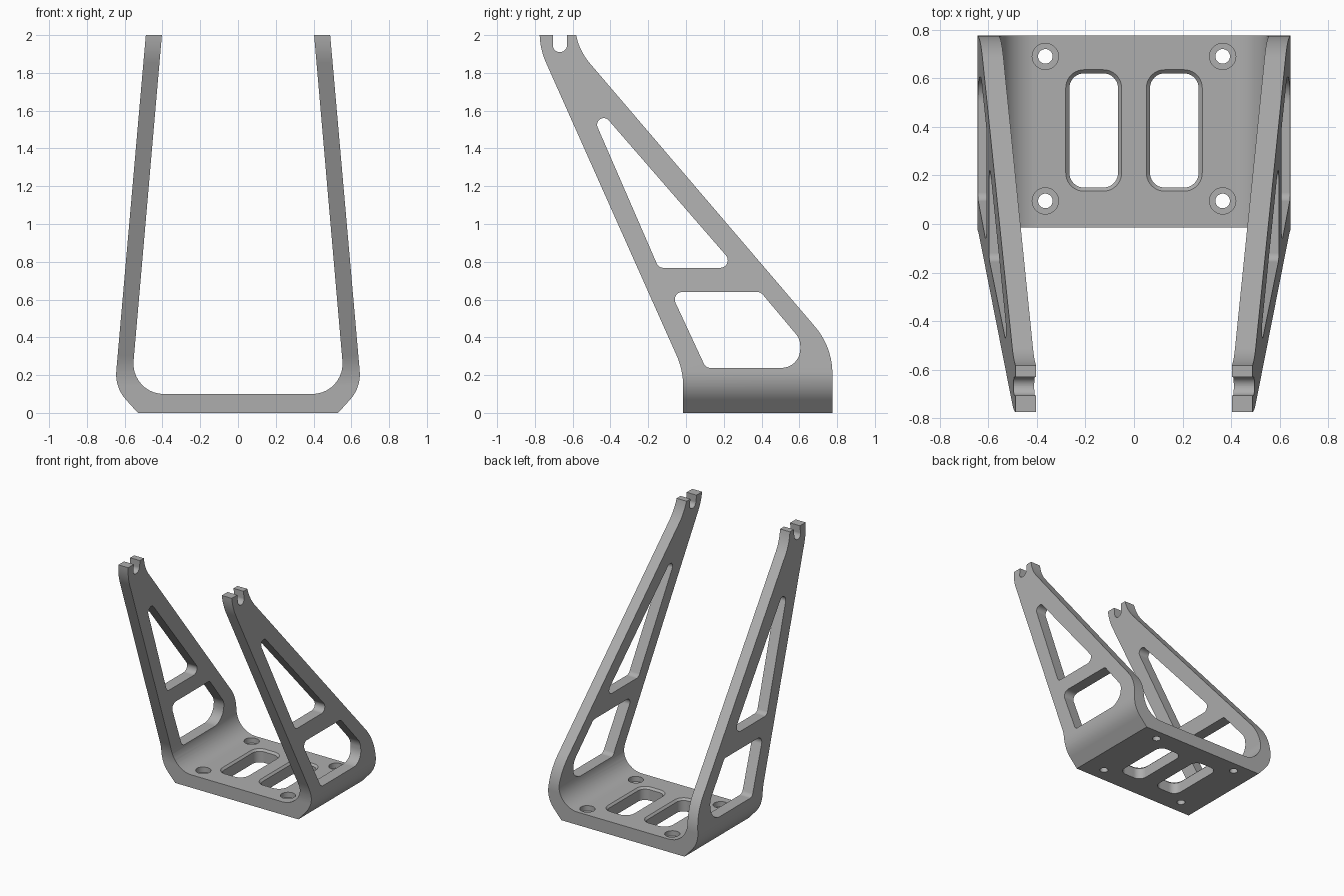
import bpy, bmesh, math
from mathutils import Vector

old = bpy.data.objects.get("Cube")
if old:
    bpy.data.objects.remove(old, do_unlink=True)

grey = bpy.data.materials.new("satin grey")
grey.use_nodes = True
COLOR = (0.42, 0.42, 0.42, 1)
grey.diffuse_color = COLOR
grey.node_tree.nodes["Principled BSDF"].inputs["Base Color"].default_value = COLOR


def rounded(corners, steps=10):
    """Outline through (u, v, radius) corners with each corner filleted."""
    out = []
    for i, (u, v, r) in enumerate(corners):
        p = Vector((u, v))
        if r == 0:
            out.append(p)
            continue
        a = (Vector(corners[i - 1][:2]) - p).normalized()
        b = (Vector(corners[(i + 1) % len(corners)][:2]) - p).normalized()
        half = a.angle(b) / 2
        centre = p + (a + b).normalized() * (r / math.sin(half))
        start = p + a * (r / math.tan(half)) - centre
        end = p + b * (r / math.tan(half)) - centre
        sweep = math.pi - 2 * half
        for k in range(steps + 1):
            t = k / steps
            arc = start * math.sin((1 - t) * sweep) + end * math.sin(t * sweep)
            out.append(centre + arc / math.sin(sweep))
    return out


def prism(name, outline, axis, lo, hi):
    """Extrude an outline along one axis; the other two axes keep their order."""
    def place(p, d):
        c = [p.x, p.y]
        c.insert("xyz".index(axis), d)
        return c
    bm = bmesh.new()
    face = bm.faces.new([bm.verts.new(place(p, lo)) for p in outline])
    top = bmesh.ops.extrude_face_region(bm, geom=[face])["geom"]
    shift = Vector(place(Vector((0, 0)), hi - lo))
    bmesh.ops.translate(bm, vec=shift, verts=[g for g in top if isinstance(g, bmesh.types.BMVert)])
    bmesh.ops.recalc_face_normals(bm, faces=bm.faces)
    mesh = bpy.data.meshes.new(name)
    bm.to_mesh(mesh)
    bm.free()
    obj = bpy.data.objects.new(name, mesh)
    obj.data.materials.append(grey)
    bpy.context.collection.objects.link(obj)
    return obj


def combine(body, tool, operation):
    """Apply a boolean and discard the tool."""
    tool.hide_render = True
    mod = body.modifiers.new(tool.name, 'BOOLEAN')
    mod.operation, mod.object, mod.solver = operation, tool, 'EXACT'
    bpy.context.view_layer.objects.active = body
    bpy.ops.object.modifier_apply(modifier=mod.name)
    bpy.data.objects.remove(tool, do_unlink=True)


def circle(x, y, r):
    return [Vector((x + r * math.cos(k * math.pi / 20), y + r * math.sin(k * math.pi / 20)))
            for k in range(40)]


def slot(x, y, w, d, r):
    return rounded([(x - w, y - d, r), (x + w, y - d, r), (x + w, y + d, r), (x - w, y + d, r)])


# U-shaped front section: base with chamfered corners and two leaning arms
half_u = [(0.53, 0, 0), (0.652, 0.135, 0.2), (0.488, 2, 0), (0.403, 2, 0), (0.568, 0.10, 0.16)]
section = half_u + [(-x, z, r) for x, z, r in reversed(half_u)]
body = prism("cradle_bracket", rounded(section), "y", -1, 1)

# Side silhouette trims the arms to their swept shape
side = [(-0.015, 0, 0), (0.775, 0, 0), (0.775, 0.349, 0.38), (-0.588, 1.943, 0.33),
        (-0.588, 2.2, 0), (-0.775, 2.2, 0), (-0.775, 1.93, 0.4), (-0.015, 0.226, 0.4)]
combine(body, prism("side_silhouette", rounded(side), "x", -1, 1), 'INTERSECT')

# Openings through both arms, and the round-bottomed notches at the tips
upper = [(-0.145, 0.768, 0.04), (0.269, 0.768, 0.04), (-0.558, 1.72, 0.035)]
lower = [(0.105, 0.238, 0.04), (0.605, 0.238, 0.1), (0.605, 0.39, 0.1),
         (0.395, 0.64, 0.04), (-0.082, 0.64, 0.04)]
notch = [(-0.705, 1.91, 0.037), (-0.63, 1.91, 0.037), (-0.63, 2.1, 0), (-0.705, 2.1, 0)]
for name, shape in (("upper_opening", upper), ("lower_opening", lower), ("tip_notch", notch)):
    combine(body, prism(name, rounded(shape), "x", -1, 1), 'DIFFERENCE')

# Base: two slots with an eased top edge, four counterbored bolt holes
for sx in (-1, 1):
    cut = prism("base_slot", slot(sx * 0.166, 0.385, 0.1, 0.235, 0.06), "z", -0.1, 0.085)
    wide = slot(sx * 0.166, 0.385, 0.13, 0.265, 0.09)
    bm = bmesh.new()
    bm.from_mesh(cut.data)
    lid = max(bm.faces, key=lambda f: f.calc_center_median().z)
    grown = bmesh.ops.extrude_face_region(bm, geom=[lid])["geom"]
    bmesh.ops.delete(bm, geom=[lid], context='FACES_ONLY')
    for v in [g for g in grown if isinstance(g, bmesh.types.BMVert)]:
        near = min(wide, key=lambda p: (p - v.co.xy).length)
        v.co = (near.x, near.y, 0.115)
    bmesh.ops.recalc_face_normals(bm, faces=bm.faces)
    bm.to_mesh(cut.data)
    bm.free()
    combine(body, cut, 'DIFFERENCE')
    for y in (0.095, 0.69):
        combine(body, prism("bolt_hole", circle(sx * 0.365, y, 0.03), "z", -0.1, 0.2), 'DIFFERENCE')
        combine(body, prism("counterbore", circle(sx * 0.365, y, 0.054), "z", 0.06, 0.2), 'DIFFERENCE')

# Smooth the fillets, keep the machined edges crisp
bpy.ops.object.select_all(action='DESELECT')
body.select_set(True)
bpy.context.view_layer.objects.active = body
bpy.ops.object.shade_smooth_by_angle(angle=math.radians(30))
weighted = body.modifiers.new("weighted_normals", 'WEIGHTED_NORMAL')
weighted.keep_sharp = True
